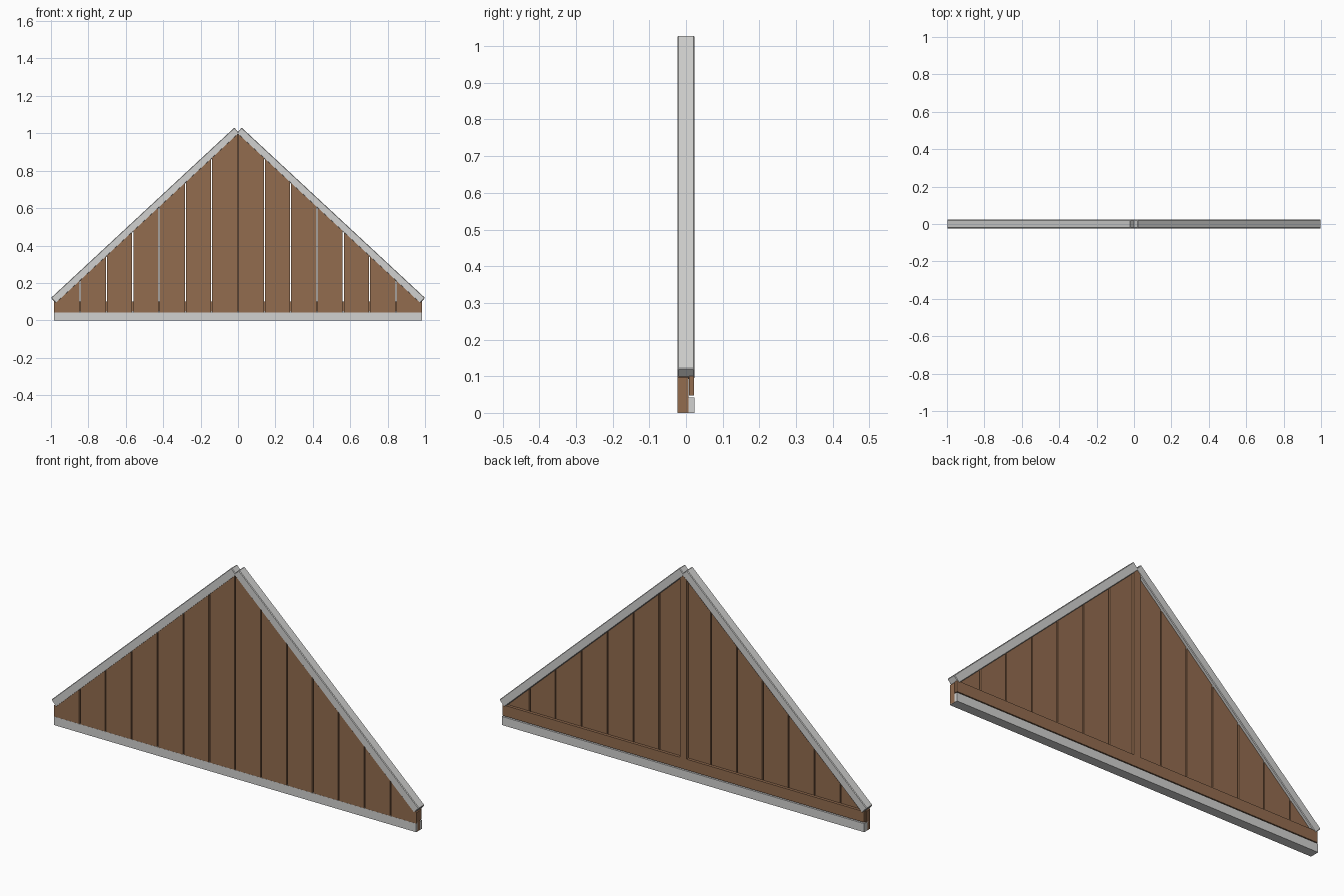
import bpy, bmesh, math

if "Cube" in bpy.data.objects:
    bpy.data.objects.remove(bpy.data.objects["Cube"])

def material(name, rgb):
    m = bpy.data.materials.new(name)
    m.diffuse_color = (*rgb, 1)
    m.use_nodes = True
    m.node_tree.nodes["Principled BSDF"].inputs["Base Color"].default_value = m.diffuse_color
    return m

WOOD = material("brown_wood", (0.29, 0.15, 0.078))
TRIM = material("pale_grey_trim", (0.64, 0.64, 0.63))

HALF = 0.985                      # half width of the wall
SLOPE = (1.03 - 0.12) / 0.98      # roof pitch

def roof(x):
    """Height of the outer roof line at x."""
    return 0.12 + (1.0 - abs(x)) * SLOPE

def prism(name, profile, y0, y1, mat, bevel=0.0):
    """Extrude an x/z outline from y0 to y1."""
    bm = bmesh.new()
    face = bm.faces.new([bm.verts.new((x, y0, z)) for x, z in profile])
    ext = bmesh.ops.extrude_face_region(bm, geom=[face])
    verts = [g for g in ext["geom"] if isinstance(g, bmesh.types.BMVert)]
    bmesh.ops.translate(bm, verts=verts, vec=(0, y1 - y0, 0))
    bmesh.ops.recalc_face_normals(bm, faces=bm.faces)
    me = bpy.data.meshes.new(name)
    bm.to_mesh(me)
    bm.free()
    me.materials.append(mat)
    ob = bpy.data.objects.new(name, me)
    bpy.context.collection.objects.link(ob)
    if bevel:
        mod = ob.modifiers.new("soft_edges", 'BEVEL')
        mod.width, mod.segments = bevel, 1
    return ob

def box(name, x0, x1, z0, z1, y0, y1, mat):
    return prism(name, [(x0, z0), (x1, z0), (x1, z1), (x0, z1)], y0, y1, mat)

# Upright planks with narrow gaps, cut along the roof pitch
COUNT, GAP = 14, 0.006
pitch = 2 * HALF / COUNT
for i in range(COUNT):
    a = -HALF + i * pitch + (GAP / 2 if i else 0)
    b = -HALF + (i + 1) * pitch - (GAP / 2 if i < COUNT - 1 else 0)
    prism(f"plank_{i + 1}", [(a, 0.001), (b, 0.001), (b, roof(b) - 0.038), (a, roof(a) - 0.038)],
          -0.0225, 0.007, WOOD)

# Bottom sill
box("bottom_sill", -HALF, HALF, 0, 0.042, -0.023, 0.023, TRIM)

# Sloping roof trims, square-cut at both ends
THICK = 0.04
length = math.hypot(1, SLOPE)
nx, nz = SLOPE / length * THICK, THICK / length
for side, label in ((-1, "left"), (1, "right")):
    pts = [(1.0, 0.12), (0.02, 1.03), (0.02 - nx, 1.03 - nz), (1.0 - nx, 0.12 - nz)]
    prism(f"{label}_roof_trim", [(side * x, z) for x, z in pts], -0.023, 0.023, TRIM, 0.003)

# Back framing: cross beam and centre post
box("back_beam", -0.983, 0.983, 0.047, 0.10, 0.008, 0.022, WOOD)
box("back_post", -0.018, 0.018, 0.10, 0.995, 0.007, 0.022, WOOD)
